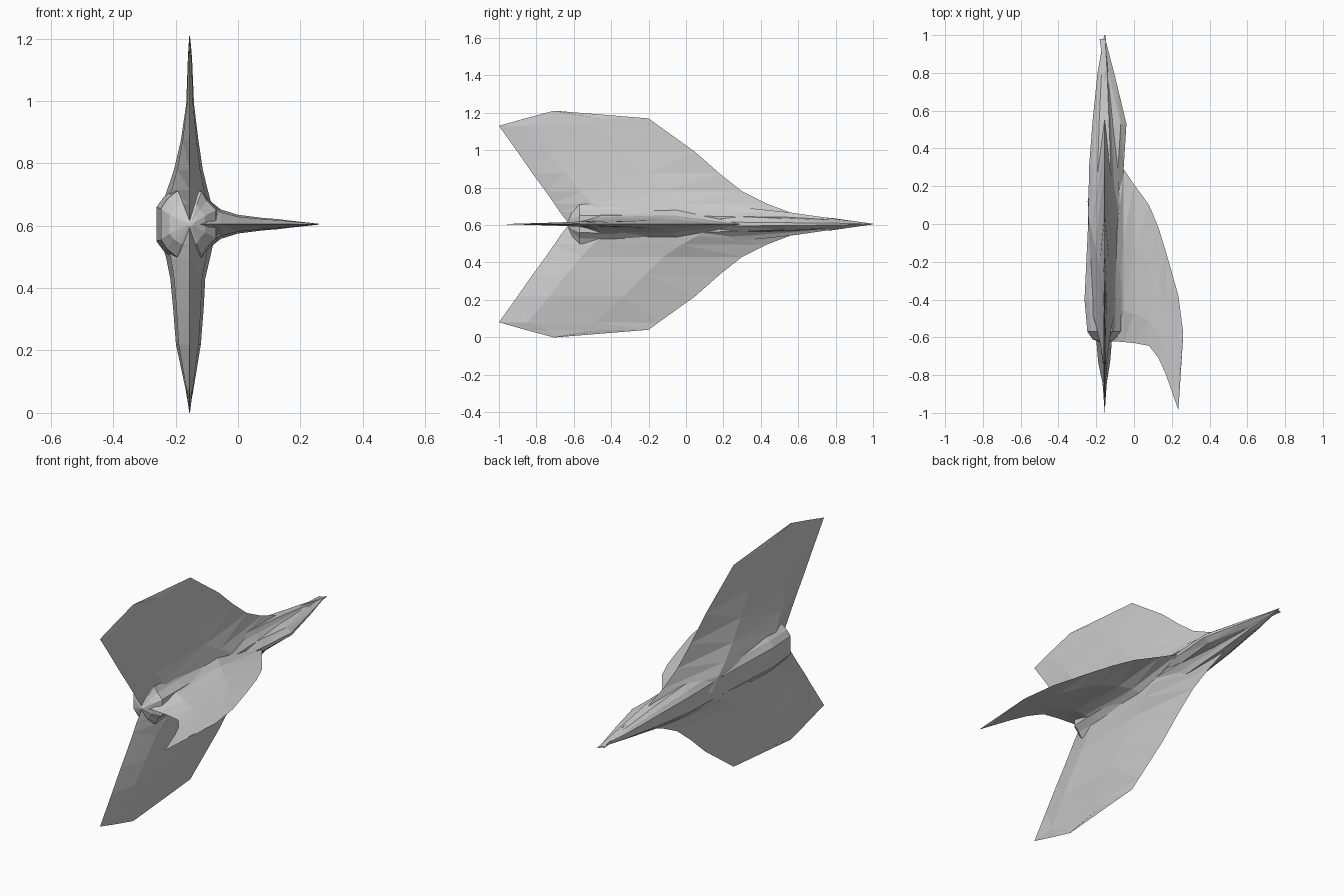
import bpy, bmesh

if "Cube" in bpy.data.objects:
    bpy.data.objects.remove(bpy.data.objects["Cube"])

CX, CZ = -0.155, 0.605   # fuselage axis


def loft(name, rings):
    """Skin a list of equal-length point rings and cap both ends."""
    bm = bmesh.new()
    vs = [[bm.verts.new(p) for p in r] for r in rings]
    n = len(rings[0])
    for a, b in zip(vs, vs[1:]):
        for i in range(n):
            j = (i + 1) % n
            bm.faces.new((a[i], a[j], b[j], b[i]))
    bm.faces.new(vs[0][::-1])
    bm.faces.new(vs[-1])
    bmesh.ops.remove_doubles(bm, verts=bm.verts, dist=0.0004)
    bmesh.ops.triangulate(bm, faces=bm.faces)
    bmesh.ops.recalc_face_normals(bm, faces=bm.faces)
    me = bpy.data.meshes.new(name)
    bm.to_mesh(me)
    bm.free()
    ob = bpy.data.objects.new(name, me)
    bpy.context.collection.objects.link(ob)
    return ob


def blade(name, stations, place):
    """Thin faceted blade: stations are (span, leading, trailing, thick-, thick+)."""
    rings = []
    for s, le, te, tn, tp in stations:
        a, b = le + (te - le) * 0.4, le + (te - le) * 0.82
        sec = [(le, 0), (a, -tn), (b, -tn * 0.8), (te, 0), (b, tp * 0.8), (a, tp)]
        rings.append([place(c, t, s) for c, t in sec])
    return loft(name, rings)


# Fuselage: (y, left width, right width, half height)
body = [(1.0, .003, .003, .002), (.8, .038, .028, .026), (.55, .064, .05, .06),
        (.3, .083, .07, .085), (0, .088, .085, .1), (-.4, .107, .09, .108),
        (-.57, .092, .085, .1), (-.61, .065, .05, .06), (-.635, .006, .012, .006)]
profile = [(-1, -.5), (-1, .5), (-.78, .8), (-.45, 1.05), (.45, 1.05), (.65, .75),
           (1, .45), (1, -.45), (.65, -.75), (.45, -1.05), (-.45, -1.05), (-.78, -.8)]
loft("fuselage", [[(CX + px * (l if px < 0 else r), y, CZ + pz * h)
                   for px, pz in profile] for y, l, r, h in body])

# Wings: (span, leading y, trailing y, upper thickness, lower thickness)
wing = [(0, .62, -.625, .09, .085, .09, .085),
        (.065, .55, -.675, .088, .07, .088, .075),
        (.11, .43, -.705, .072, .058, .075, .065),
        (.175, .3, -.75, .05, .042, .062, .05),
        (.27, .18, -.82, .028, .028, .053, .045),
        (.385, .05, -.9, .011, .014, .044, .036),
        (.525, -.145, -1.0, .006, .008, .014, .013),
        (.565, -.2, -.86, .004, .005, .007, .006),
        (.605, -.69, -.71, .001, .001, .001, .001)]
for name, sgn, k in (("upper_wing", 1, 3), ("lower_wing", -1, 5)):
    blade(name, [(s[0], s[1], s[2], s[k], s[k + 1]) for s in wing],
          lambda c, t, s, sgn=sgn: (CX + t, c, CZ + sgn * s))

# Tail fin pointing along +x
fin = [(-.14, .4, -.62, .1), (-.09, .33, -.622, .075), (-.055, .29, -.625, .047),
       (0, .21, -.63, .03), (.08, .1, -.645, .02), (.13, -.02, -.71, .016),
       (.17, -.15, -.8, .011), (.235, -.38, -.985, .004), (.26, -.57, -.6, .001)]
blade("tail_fin", [(x, a, b, t, t) for x, a, b, t in fin],
      lambda c, t, s: (s, c, CZ + t))

# Canopy ridge in front of the fin: (y, ridge x, half height)
ridge = [(.98, -.152, .003), (.78, -.1, .022), (.53, -.04, .03), (.29, -.055, .04), (.1, -.07, .05)]
loft("canopy_ridge", [[(CX, y, CZ - h * 1.5), (x - .03, y, CZ - h), (x, y, CZ - h * .25),
                       (x, y, CZ + h * .25), (x - .03, y, CZ + h), (CX, y, CZ + h * 1.5)]
                      for y, x, h in ridge])
